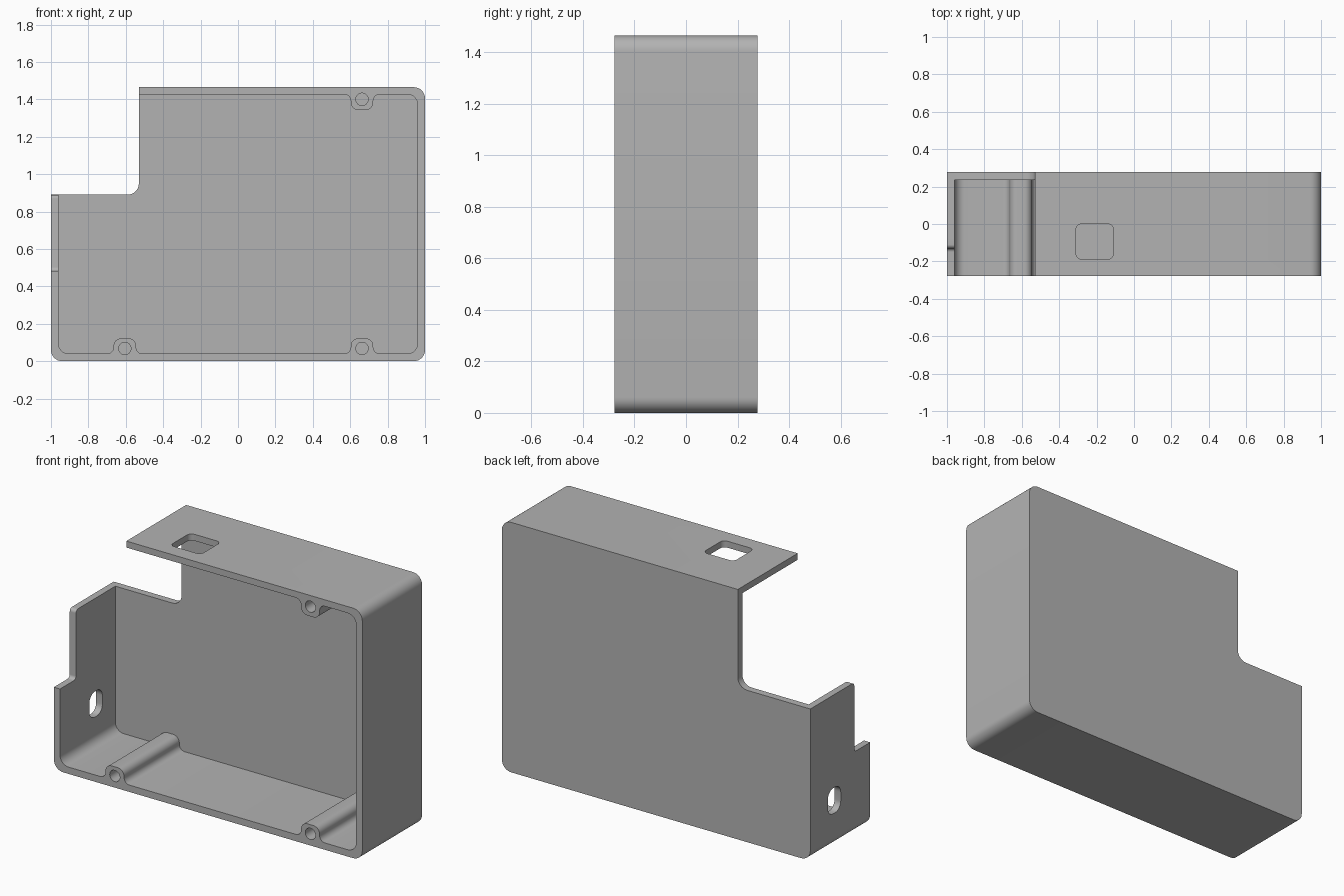
import bpy, bmesh, math
from mathutils import Vector

if "Cube" in bpy.data.objects:
    bpy.data.objects.remove(bpy.data.objects["Cube"], do_unlink=True)

grey = bpy.data.materials.new("plain_grey")
grey.use_nodes = True
colour = (0.45, 0.45, 0.45, 1)
grey.diffuse_color = colour
grey.node_tree.nodes["Principled BSDF"].inputs["Base Color"].default_value = colour


def rounded(corners, steps=8):
    """Outline from (u, w, radius) corners, each rounded by an arc."""
    out = []
    for i, (u, w, r) in enumerate(corners):
        p = Vector((u, w))
        if r == 0:
            out.append(p)
            continue
        a = (Vector(corners[i - 1][:2]) - p).normalized()
        b = (Vector(corners[(i + 1) % len(corners)][:2]) - p).normalized()
        half = a.angle(b) / 2
        centre = p + (a + b).normalized() * (r / math.sin(half))
        start = p + a * (r / math.tan(half)) - centre
        end = p + b * (r / math.tan(half)) - centre
        sweep = start.angle(end)
        for k in range(steps + 1):
            t = k / steps
            out.append(centre + (start * math.sin((1 - t) * sweep)
                                 + end * math.sin(t * sweep)) / math.sin(sweep))
    return out


def box(u0, u1, w0, w1, r):
    return rounded([(u0, w0, r), (u1, w0, r), (u1, w1, r), (u0, w1, r)])


def prism(name, outline, axis, lo, hi):
    """Extrude an outline along the given axis from lo to hi."""
    place = {"x": lambda p, t: (t, p[0], p[1]),
             "y": lambda p, t: (p[0], t, p[1]),
             "z": lambda p, t: (p[0], p[1], t)}[axis]
    bm = bmesh.new()
    face = bm.faces.new([bm.verts.new(place(p, lo)) for p in outline])
    ext = bmesh.ops.extrude_face_region(bm, geom=[face])
    shift = Vector(place((0, 0), hi - lo))
    bmesh.ops.translate(bm, vec=shift, verts=[g for g in ext["geom"]
                                              if isinstance(g, bmesh.types.BMVert)])
    bmesh.ops.recalc_face_normals(bm, faces=bm.faces)
    mesh = bpy.data.meshes.new(name)
    bm.to_mesh(mesh)
    bm.free()
    mesh.materials.append(grey)
    ob = bpy.data.objects.new(name, mesh)
    bpy.context.collection.objects.link(ob)
    return ob


def boss(x, wall, tip):
    """Corners of a screw boss standing on a wall, in order of rising x."""
    return [(x - 0.06, wall, 0.035), (x - 0.06, tip, 0.04),
            (x + 0.06, tip, 0.04), (x + 0.06, wall, 0.035)]


FRONT, BACK = -0.277, 0.277
L, R, TOP = -0.605, 0.663, 1.465

# Outer shell with the stepped upper corner
shell = prism("enclosure_shell", rounded([
    (-1, 0, 0.06), (1, 0, 0.06), (1, TOP, 0.06), (-0.53, TOP, 0),
    (-0.53, 0.89, 0.06), (-1, 0.89, 0)]), "y", FRONT, BACK)

# Cavity, shaped around the three screw bosses
cavity = rounded([(-0.96, 0.04, 0.055)] + boss(L, 0.04, 0.122) + boss(R, 0.04, 0.122)
                 + [(0.96, 0.04, 0.055), (0.96, 1.427, 0.055)]
                 + boss(R, 1.427, 1.343)[::-1] + [(-0.96, 1.427, 0)])
cutters = [prism("cavity_cutter", cavity, "y", -0.4, 0.235)]

# Screw holes in the bosses
for x, z in ((L, 0.068), (R, 0.068), (R, 1.4)):
    circle = [(x + 0.033 * math.cos(a), z + 0.033 * math.sin(a))
              for a in (math.tau * k / 32 for k in range(32))]
    cutters.append(prism("screw_hole_cutter", circle, "y", -0.4, 0.0))

# Rounded window in the top wall, slot and lowered edge in the right wall
cutters.append(prism("top_window_cutter", box(-0.31, -0.11, -0.188, 0.0, 0.03), "z", 1.38, 1.6))
cutters.append(prism("side_slot_cutter", box(-0.005, 0.115, 0.195, 0.345, 0.05), "x", -1.1, -0.9))
step = rounded([(-0.4, 0.483, 0), (-0.13, 0.483, 0.02), (-0.13, 0.889, 0.02),
                (-0.05, 0.8905, 0), (-0.05, 1.0, 0), (-0.4, 1.0, 0)])
cutters.append(prism("side_step_cutter", step, "x", -1.1, -0.9))

# Cut everything, then drop the cutters
bpy.ops.object.select_all(action="DESELECT")
bpy.context.view_layer.objects.active = shell
shell.select_set(True)
for cutter in cutters:
    mod = shell.modifiers.new("cut", "BOOLEAN")
    mod.operation, mod.solver, mod.object = "DIFFERENCE", "EXACT", cutter
    bpy.ops.object.modifier_apply(modifier=mod.name)
    bpy.data.objects.remove(cutter, do_unlink=True)

bpy.ops.object.shade_smooth_by_angle(angle=math.radians(30))
